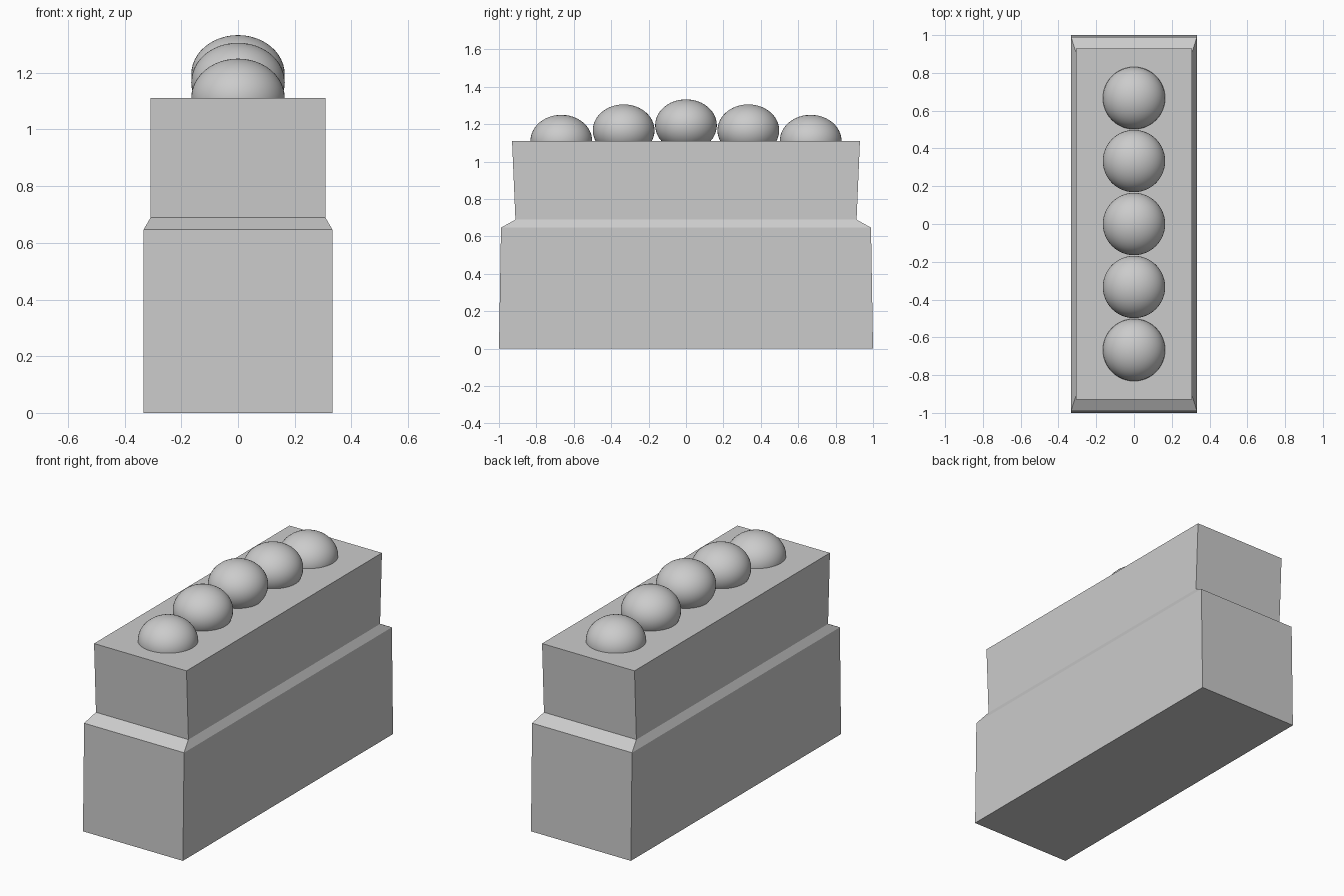
import bpy
import bmesh

if "Cube" in bpy.data.objects:
    bpy.data.objects.remove(bpy.data.objects["Cube"])

grey = bpy.data.materials.new("light grey")
grey.diffuse_color = (0.6, 0.6, 0.6, 1)
grey.use_nodes = True
grey.node_tree.nodes["Principled BSDF"].inputs["Base Color"].default_value = grey.diffuse_color

# Stepped body: stacked rectangular sections (half width, half length, height)
SECTIONS = [(0.333, 1.0, 0.0), (0.333, 0.989, 0.647),
            (0.308, 0.912, 0.69), (0.308, 0.93, 1.111)]
bm = bmesh.new()
rings = [[bm.verts.new((sx * w, sy * l, z))
          for sx, sy in ((-1, -1), (1, -1), (1, 1), (-1, 1))]
         for w, l, z in SECTIONS]
for low, high in zip(rings, rings[1:]):
    for i in range(4):
        j = (i + 1) % 4
        bm.faces.new((low[i], low[j], high[j], high[i]))
bm.faces.new(rings[0][::-1])
bm.faces.new(rings[-1])
mesh = bpy.data.meshes.new("stepped_body")
bm.to_mesh(mesh)
bm.free()
mesh.materials.append(grey)
body = bpy.data.objects.new("stepped_body", mesh)
bpy.context.collection.objects.link(body)

# Row of flattened domes, rising toward the middle
DOME_HEIGHTS = (1.194, 1.167, 1.111)
for i in range(-2, 3):
    bpy.ops.mesh.primitive_uv_sphere_add(
        segments=48, ring_count=24, radius=1,
        location=(0, i / 3, DOME_HEIGHTS[abs(i)]))
    dome = bpy.context.object
    dome.name = f"dome_{i + 3}"
    dome.scale = (0.165, 0.165, 0.139)
    dome.data.materials.append(grey)
    bpy.ops.object.shade_smooth()
